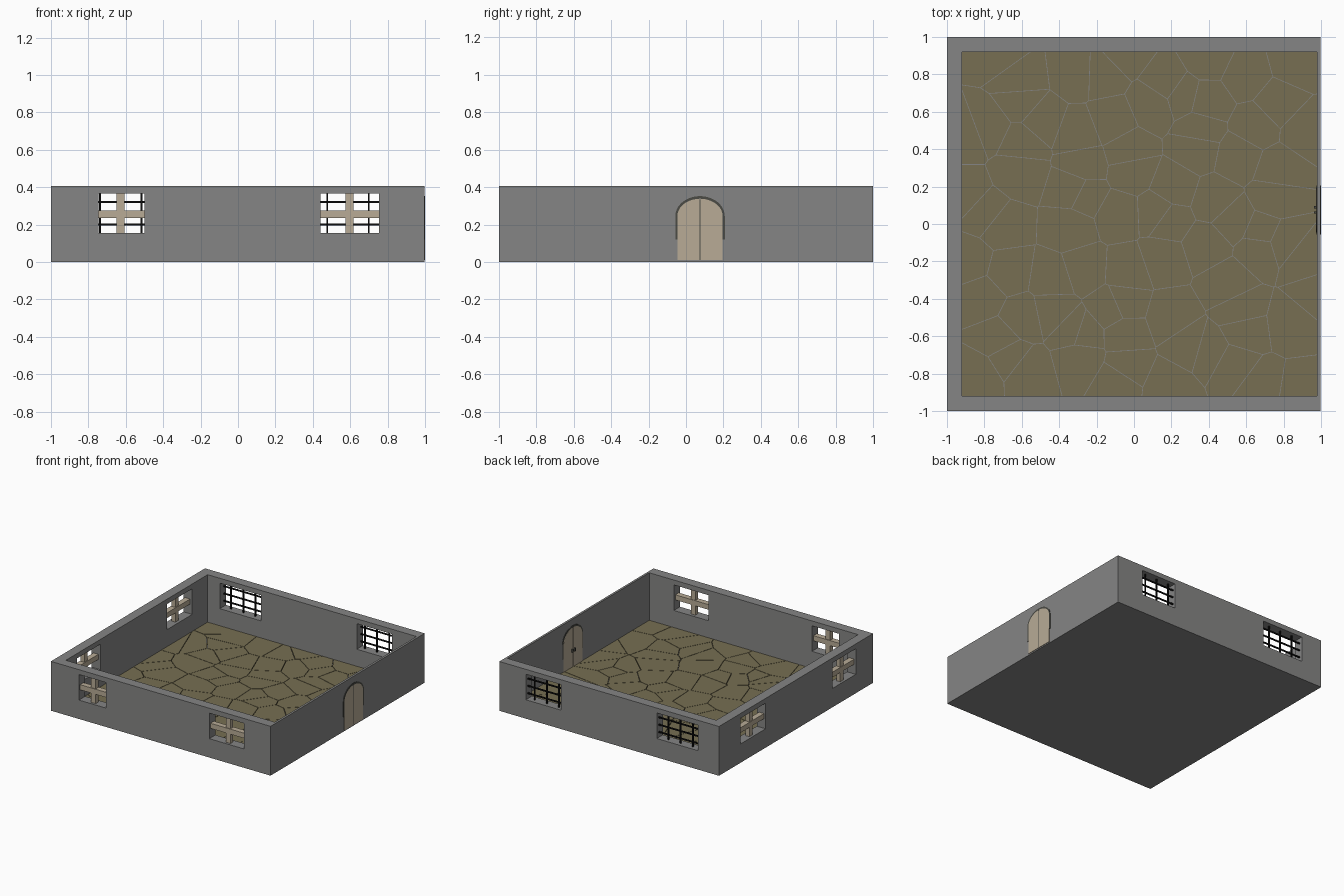
import bpy, bmesh, math, random
from mathutils import Vector

if "Cube" in bpy.data.objects:
    bpy.data.objects.remove(bpy.data.objects["Cube"])

random.seed(11)


def material(name, rgb):
    m = bpy.data.materials.new(name)
    m.diffuse_color = (*rgb, 1)
    m.use_nodes = True
    m.node_tree.nodes["Principled BSDF"].inputs["Base Color"].default_value = m.diffuse_color
    return m


GREY = material("wall grey", (0.235, 0.235, 0.232))
STONE = material("floor olive", (0.184, 0.159, 0.085))
WOOD = material("pale wood", (0.48, 0.41, 0.305))
DARK = material("dark trim", (0.07, 0.07, 0.06))
IRON = material("black iron", (0.005, 0.005, 0.005))


def finish(name, bm, mat):
    bmesh.ops.recalc_face_normals(bm, faces=bm.faces)
    me = bpy.data.meshes.new(name)
    bm.to_mesh(me)
    bm.free()
    me.materials.append(mat)
    ob = bpy.data.objects.new(name, me)
    bpy.context.collection.objects.link(ob)
    return ob


def add_box(bm, lo, hi):
    vs = bmesh.ops.create_cube(bm, size=1)["verts"]
    for v in vs:
        v.co = Vector([(a + b) / 2 + c * (b - a) for a, b, c in zip(lo, hi, v.co)])


def boxes(name, mat, pairs):
    bm = bmesh.new()
    for lo, hi in pairs:
        add_box(bm, lo, hi)
    return finish(name, bm, mat)


def prism(bm, points, offset):
    f = bm.faces.new([bm.verts.new(p) for p in points])
    ext = bmesh.ops.extrude_face_region(bm, geom=[f])["geom"]
    bmesh.ops.translate(bm, vec=offset, verts=[v for v in ext if isinstance(v, bmesh.types.BMVert)])


H, T = 0.405, 0.08          # wall height and thickness
Z0, Z1 = 0.155, 0.365       # window sill and head
XR = 0.978                  # inner face of the thin right wall


# Walls with two window openings: grid of quads minus the holes, extruded
def window_wall(name, us, place, depth):
    bm = bmesh.new()
    zs = [0, Z0, Z1, H]
    grid = [[bm.verts.new(place(u, z)) for z in zs] for u in us]
    for i in range(len(us) - 1):
        for j in range(3):
            if j == 1 and i in (1, 3):
                continue
            bm.faces.new([grid[i][j], grid[i + 1][j], grid[i + 1][j + 1], grid[i][j + 1]])
    ext = bmesh.ops.extrude_face_region(bm, geom=bm.faces[:])["geom"]
    bmesh.ops.translate(bm, vec=depth, verts=[v for v in ext if isinstance(v, bmesh.types.BMVert)])
    finish(name, bm, GREY)


FRONT = [(-0.745, -0.5), (0.44, 0.755)]
BACK = [(-0.81, -0.435), (0.435, 0.755)]
LEFT = [(-0.775, -0.47), (0.395, 0.72)]


def cuts(lo, wins, hi):
    return [lo, *wins[0], *wins[1], hi]


window_wall("front_wall", cuts(-1, FRONT, XR), lambda u, z: (u, -1, z), (0, T, 0))
window_wall("back_wall", cuts(-1, BACK, XR), lambda u, z: (u, 1, z), (0, -T, 0))
window_wall("left_wall", cuts(-1 + T, LEFT, 1 - T), lambda u, z: (-1, u, z), (T, 0, 0))
boxes("right_wall", GREY, [((XR, -1, 0), (0.996, 1, H))])

# Wooden window crosses on the front and left
ZM, B = 0.255, 0.021
for i, (a, b) in enumerate(FRONT):
    m = (-0.628, 0.597)[i]
    boxes(f"front_window_cross_{i + 1}", WOOD, [
        ((m - B, -0.98, Z0), (m + B, -0.945, Z1)),
        ((a, -0.985, ZM - B), (b, -0.94, ZM + B))])
for i, (a, b) in enumerate(LEFT):
    m = (a + b) / 2
    boxes(f"left_window_cross_{i + 1}", WOOD, [
        ((-0.98, m - B, Z0), (-0.945, m + B, Z1)),
        ((-0.985, a, ZM - B), (-0.94, b, ZM + B))])

# Iron grilles in the back windows
R = 0.005
for i, (a, b) in enumerate(BACK):
    m = (-0.627, 0.588)[i]
    bars = [((m + k * 0.111 - R, 0.965 - R, Z0 - 0.01), (m + k * 0.111 + R, 0.965 + R, Z1 + 0.01))
            for k in (-1, 0, 1)]
    bars += [((a - 0.01, 0.974 - R, z - R), (b + 0.01, 0.974 + R, z + R)) for z in (0.2, 0.26, 0.32)]
    boxes(f"back_window_grille_{i + 1}", IRON, bars)

# Arched double door, showing on both faces of the right wall
YC, SPRING = 0.075, 0.245


def arch(w, rise, n=20):
    return [(YC + w * math.cos(math.pi * k / n), SPRING + rise * math.sin(math.pi * k / n))
            for k in range(n + 1)]


half = arch(0.121, 0.093)
for name, pts, edge in (("door_leaf_right", half[:11], YC + 0.003), ("door_leaf_left", half[10:], YC - 0.003)):
    bm = bmesh.new()
    ring = [(edge if abs(y - YC) < 0.003 else y, z) for y, z in pts]
    if edge > YC:
        ring = [(ring[0][0], 0.01)] + ring + [(edge, 0.01)]
    else:
        ring = ring + [(ring[-1][0], 0.01), (edge, 0.01)]
    prism(bm, [(XR - 0.004, y, z) for y, z in ring], (0.026, 0, 0))
    finish(name, bm, WOOD)
boxes("door_gap", DARK, [((XR - 0.002, YC - 0.003, 0.01), (0.998, YC + 0.003, SPRING + 0.09))])

# Dark arch trim around the door
bm = bmesh.new()
inner, outer = arch(0.121, 0.093), arch(0.132, 0.107)
inner = [(inner[0][0], 0.12)] + inner + [(inner[-1][0], 0.12)]
outer = [(outer[0][0], 0.12)] + outer + [(outer[-1][0], 0.12)]
prism(bm, [(XR - 0.003, y, z) for y, z in outer + inner[::-1]], (0.025, 0, 0))
finish("door_arch_trim", bm, DARK)

# Inner door handles
boxes("door_handles", DARK, [((0.962, YC + s - 0.006, 0.14), (XR, YC + s + 0.006, 0.165)) for s in (-0.014, 0.014)])

# Floor slab and irregular paving stones (clipped Voronoi cells)
X0, X1, Y0, Y1, GAP = -1 + T, XR, -1 + T, 1 - T, 0.0035
boxes("floor_slab", GREY, [((X0, Y0, 0), (X1, Y1, 0.007))])


def clip(poly, p, n):
    out = []
    for a, b in zip(poly, poly[1:] + poly[:1]):
        da, db = (a - p).dot(n), (b - p).dot(n)
        if da <= 0:
            out.append(a)
        if da * db < 0:
            out.append(a.lerp(b, da / (da - db)))
    return out


N = 9
seeds = [Vector((X0 + (i + random.uniform(0, 1)) * (X1 - X0) / N,
                 Y0 + (j + random.uniform(0, 1)) * (Y1 - Y0) / N)) for i in range(N) for j in range(N)]
bm = bmesh.new()
for s in seeds:
    cell = [Vector(c) for c in ((X0, Y0), (X1, Y0), (X1, Y1), (X0, Y1))]
    for o in seeds:
        if o is not s and cell:
            n = (o - s).normalized()
            cell = clip(cell, (s + o) / 2 - n * GAP / 2, n)
    if len(cell) > 2:
        prism(bm, [(c.x, c.y, 0.006) for c in cell], (0, 0, 0.009))
finish("paving_stones", bm, STONE)
